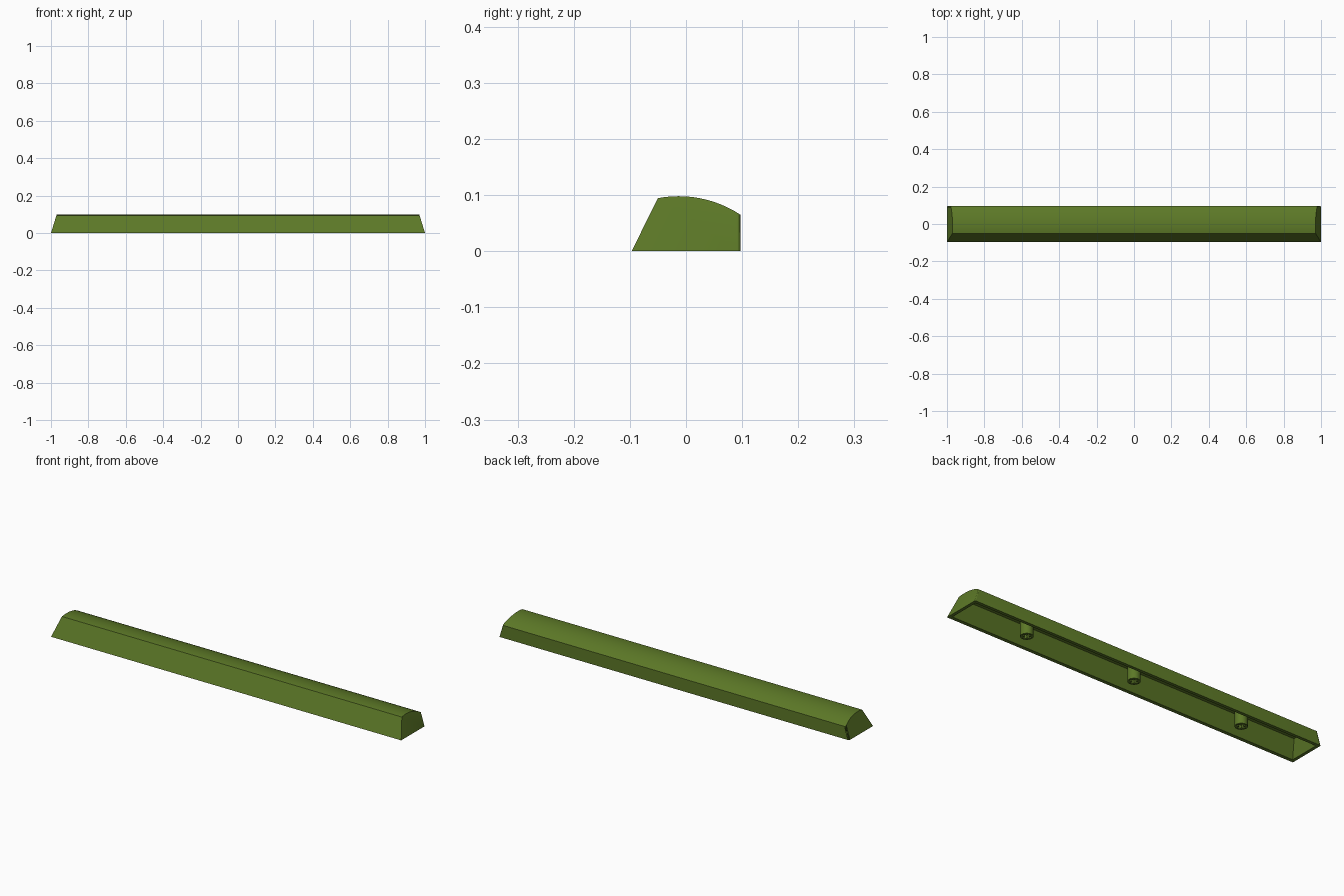
import bpy, bmesh, math

cube = bpy.data.objects.get("Cube")
if cube:
    bpy.data.objects.remove(cube, do_unlink=True)

# Single olive plastic
COLOR = (0.107, 0.188, 0.020, 1.0)
olive = bpy.data.materials.new("olive_green")
olive.use_nodes = True
olive.diffuse_color = COLOR
olive.node_tree.nodes["Principled BSDF"].inputs["Base Color"].default_value = COLOR

WALL = 0.016
ARC_Y, ARC_TOP, ARC_R = -0.013, 0.098, 0.20


def add_object(name, bm):
    bmesh.ops.recalc_face_normals(bm, faces=bm.faces)
    mesh = bpy.data.meshes.new(name)
    bm.to_mesh(mesh)
    bm.free()
    mesh.materials.append(olive)
    obj = bpy.data.objects.new(name, mesh)
    bpy.context.collection.objects.link(obj)
    return obj


def make_active(obj):
    bpy.ops.object.select_all(action='DESELECT')
    obj.select_set(True)
    bpy.context.view_layer.objects.active = obj


def smooth(obj):
    make_active(obj)
    bpy.ops.object.shade_smooth_by_angle(angle=math.radians(30))


def profile(front, arc_start, back, inset, steps=16):
    """Side outline: sloped front, arched top, upright back."""
    r = ARC_R - inset
    pts = [(front, 0.0)]
    for i in range(steps + 1):
        y = arc_start + (back - arc_start) * i / steps
        pts.append((y, ARC_TOP - ARC_R + math.sqrt(r * r - (y - ARC_Y) ** 2)))
    return pts + [(back, 0.0)]


def add_skin(bm, pts, half):
    """Loft the outline between two leaning ends, open at the bottom."""
    rows = [[bm.verts.new((s * (half - 0.31 * z), y, z)) for y, z in pts]
            for s in (-1, 1)]
    for i in range(len(pts) - 1):
        bm.faces.new((rows[0][i], rows[0][i + 1], rows[1][i + 1], rows[1][i]))
    for row in rows:
        bm.faces.new(row)
    return rows


# Hollow bar: outer and inner skins joined by a flat rim
bm = bmesh.new()
outer = add_skin(bm, profile(-0.097, -0.05, 0.097, 0.0), 1.0)
inner = add_skin(bm, profile(-0.079, -0.0395, 0.097 - WALL, WALL), 1.0 - WALL)
rings = [[r[0][0], r[0][-1], r[1][-1], r[1][0]] for r in (outer, inner)]
for i in range(4):
    j = (i + 1) % 4
    bm.faces.new((rings[0][i], rings[0][j], rings[1][j], rings[1][i]))
# Slightly rounded upright corners at the back
corners = [bm.edges.get((row[-2], row[-1])) for row in outer]
bmesh.ops.bevel(bm, geom=corners, offset=0.006, segments=3, profile=0.5,
                affect='EDGES')
smooth(add_object("bar_shell", bm))


def prism(name, outline, z0, z1):
    bm = bmesh.new()
    face = bm.faces.new([bm.verts.new((x, y, z0)) for x, y in outline])
    ext = bmesh.ops.extrude_face_region(bm, geom=[face])
    top = [v for v in ext["geom"] if isinstance(v, bmesh.types.BMVert)]
    bmesh.ops.translate(bm, verts=top, vec=(0, 0, z1 - z0))
    if not any(len(f.verts) == len(outline) and
               all(abs(v.co.z - z0) < 1e-6 for v in f.verts) for f in bm.faces):
        bm.faces.new([v for v in bm.verts if v not in top])
    return add_object(name, bm)


# Round mounting stems with a cross-shaped socket
A, B = 0.022, 0.0065
CROSS = [(A, -B), (A, B), (B, B), (B, A), (-B, A), (-B, B),
         (-A, B), (-A, -B), (-B, -B), (-B, -A), (B, -A), (B, -B)]
CIRCLE = [(0.0295 * math.cos(math.tau * i / 32),
           0.0295 * math.sin(math.tau * i / 32)) for i in range(32)]

for name, x in (("right_stem", -0.62), ("middle_stem", 0.0), ("left_stem", 0.62)):
    stem = prism(name, CIRCLE, 0.0, 0.088)
    cutter = prism("socket_cutter", CROSS, -0.02, 0.045)
    cutter.hide_render = True
    cut = stem.modifiers.new("socket", 'BOOLEAN')
    cut.operation = 'DIFFERENCE'
    cut.solver = 'EXACT'
    cut.object = cutter
    make_active(stem)
    bpy.ops.object.modifier_apply(modifier=cut.name)
    bpy.data.objects.remove(cutter, do_unlink=True)
    stem.location.x = x
    smooth(stem)
